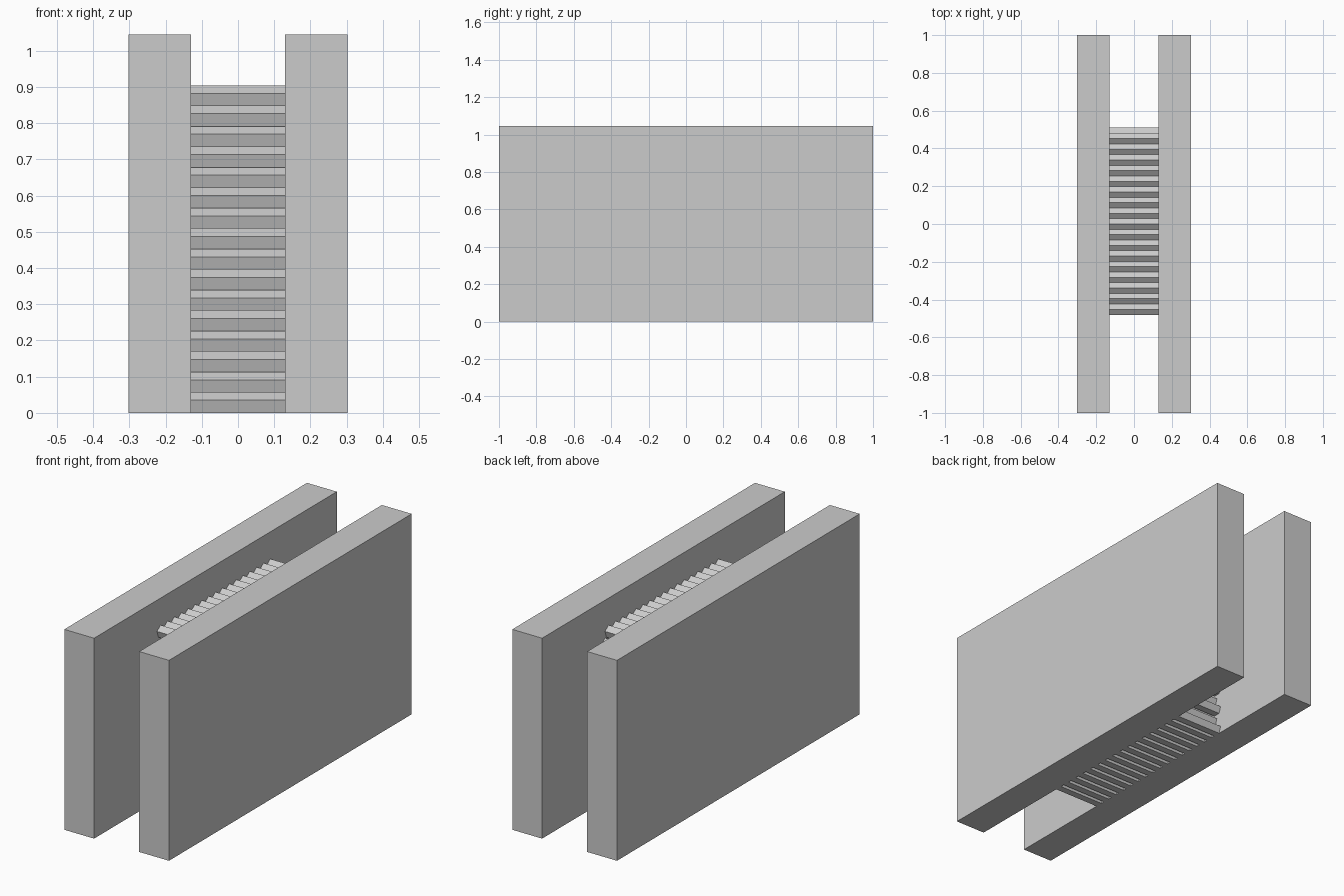
import bpy, bmesh, math

if "Cube" in bpy.data.objects:
    bpy.data.objects.remove(bpy.data.objects["Cube"])

grey = bpy.data.materials.new("plain_grey")
grey.diffuse_color = (0.6, 0.6, 0.6, 1)
grey.use_nodes = True
grey.node_tree.nodes["Principled BSDF"].inputs["Base Color"].default_value = grey.diffuse_color

WALL_IN, WALL_OUT, WALL_H = 0.13, 0.302, 1.045
PITCH = 0.0565                                   # row and column spacing
ROWS, COLS = 16, 17
R = PITCH / (1 + math.cos(math.radians(36)))     # pentagon as tall as one row


def finish(name, bm):
    bmesh.ops.recalc_face_normals(bm, faces=bm.faces)
    mesh = bpy.data.meshes.new(name)
    bm.to_mesh(mesh)
    bm.free()
    mesh.materials.append(grey)
    obj = bpy.data.objects.new(name, mesh)
    bpy.context.collection.objects.link(obj)
    return obj


# Two tall side walls
for name, side in (("left_wall", -1), ("right_wall", 1)):
    bm = bmesh.new()
    bmesh.ops.create_cube(bm, size=1)
    for v in bm.verts:
        v.co.x = side * (WALL_IN + WALL_OUT) / 2 + v.co.x * (WALL_OUT - WALL_IN)
        v.co.y *= 2
        v.co.z = (v.co.z + 0.5) * WALL_H
    finish(name, bm)


def add_bar(bm, y, z):
    """Five-sided bar across the gap, point up, resting on height z."""
    rings = []
    for x in (-WALL_IN, WALL_IN):
        ring = []
        for i in range(5):
            a = math.radians(90 + 72 * i)
            ring.append(bm.verts.new((x, y + R * math.cos(a),
                                      z + R * math.cos(math.radians(36)) + R * math.sin(a))))
        rings.append(ring)
    a, b = rings
    bm.faces.new(a)
    bm.faces.new(b[::-1])
    for i in range(5):
        j = (i + 1) % 5
        bm.faces.new((a[i], b[i], b[j], a[j]))


# Stacked rows of bars, every other row shifted by half a pitch
for row in range(ROWS):
    bm = bmesh.new()
    shift = PITCH / 2 if row % 2 == 0 else 0
    for col in range(COLS):
        add_bar(bm, (col - (COLS - 1) / 2) * PITCH + shift, row * PITCH)
    finish(f"bar_row_{row + 1}", bm)
